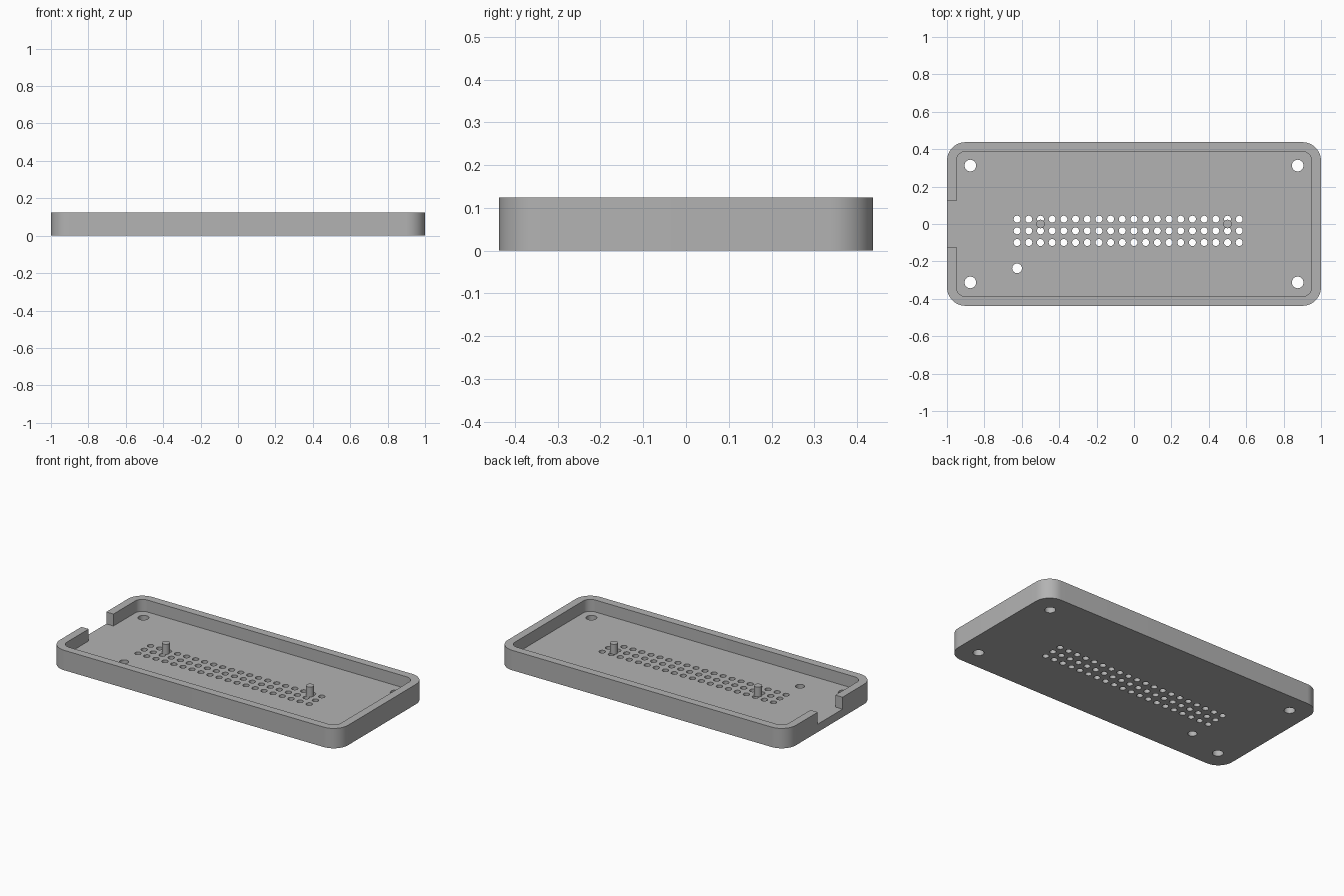
import bpy
import bmesh
from math import cos, sin, pi

if "Cube" in bpy.data.objects:
    bpy.data.objects.remove(bpy.data.objects["Cube"])

LENGTH, WIDTH, HEIGHT = 2.0, 0.875, 0.125
WALL, FLOOR = 0.05, 0.05
PITCH = 0.0625

grey = bpy.data.materials.new("plain_grey")
grey.use_nodes = True
grey.diffuse_color = (0.45, 0.45, 0.45, 1)
grey.node_tree.nodes["Principled BSDF"].inputs["Base Color"].default_value = grey.diffuse_color


def rounded_rect(length, width, radius, steps=12):
    """Outline of a rounded rectangle, counter-clockwise."""
    points = []
    for corner, (sx, sy) in enumerate([(1, 1), (-1, 1), (-1, -1), (1, -1)]):
        cx, cy = sx * (length / 2 - radius), sy * (width / 2 - radius)
        for i in range(steps + 1):
            a = (corner + i / steps) * pi / 2
            points.append((cx + radius * cos(a), cy + radius * sin(a)))
    return points


def circle(x, y, radius, sides=24):
    return [(x + radius * cos(2 * pi * i / sides), y + radius * sin(2 * pi * i / sides))
            for i in range(sides)]


def prisms(name, outlines, bottom, top):
    """One object made of upright prisms, one for each outline."""
    bm = bmesh.new()
    for outline in outlines:
        low = [bm.verts.new((x, y, bottom)) for x, y in outline]
        high = [bm.verts.new((x, y, top)) for x, y in outline]
        bm.faces.new(low[::-1])
        bm.faces.new(high)
        for i in range(len(low)):
            j = (i + 1) % len(low)
            bm.faces.new((low[i], low[j], high[j], high[i]))
    mesh = bpy.data.meshes.new(name)
    bm.to_mesh(mesh)
    bm.free()
    mesh.materials.append(grey)
    obj = bpy.data.objects.new(name, mesh)
    bpy.context.collection.objects.link(obj)
    return obj


def activate(obj):
    bpy.ops.object.select_all(action='DESELECT')
    obj.select_set(True)
    bpy.context.view_layer.objects.active = obj


def cut(target, cutter):
    cutter.hide_render = True
    mod = target.modifiers.new("cut", 'BOOLEAN')
    mod.operation = 'DIFFERENCE'
    mod.solver = 'EXACT'
    mod.object = cutter
    activate(target)
    bpy.ops.object.modifier_apply(modifier=mod.name)
    bpy.data.objects.remove(cutter)


# Tray body, hollowed from above
tray = prisms("tray", [rounded_rect(LENGTH, WIDTH, 0.1)], 0, HEIGHT)
cavity = rounded_rect(LENGTH - 2 * WALL, WIDTH - 2 * WALL, 0.05)
cut(tray, prisms("cavity_cutter", [cavity], FLOOR, HEIGHT + 0.1))

# Cable opening in the right wall
gap = 0.123
opening = [(-1.1, -gap), (-0.9, -gap), (-0.9, gap), (-1.1, gap)]
cut(tray, prisms("opening_cutter", [opening], FLOOR, HEIGHT + 0.1))

# Screw holes, one cable hole, and three rows of small holes
holes = [circle(sx * 0.875, sy * 0.3125, 0.0313) for sx in (-1, 1) for sy in (-1, 1)]
holes.append(circle(-0.625, -0.237, 0.026))
holes += [circle(-0.625 + col * PITCH, 0.026 - row * PITCH, 0.0188, 16)
          for col in range(20) for row in range(3)]
cut(tray, prisms("hole_cutter", holes, -0.1, HEIGHT + 0.1))

# Two locating pegs on the floor
pegs = [prisms(name, [circle(x, 0, 0.023)], FLOOR, FLOOR + 0.0625)
        for name, x in (("left_peg", 0.5), ("right_peg", -0.5))]

for obj in [tray] + pegs:
    activate(obj)
    bpy.ops.object.shade_smooth_by_angle()
